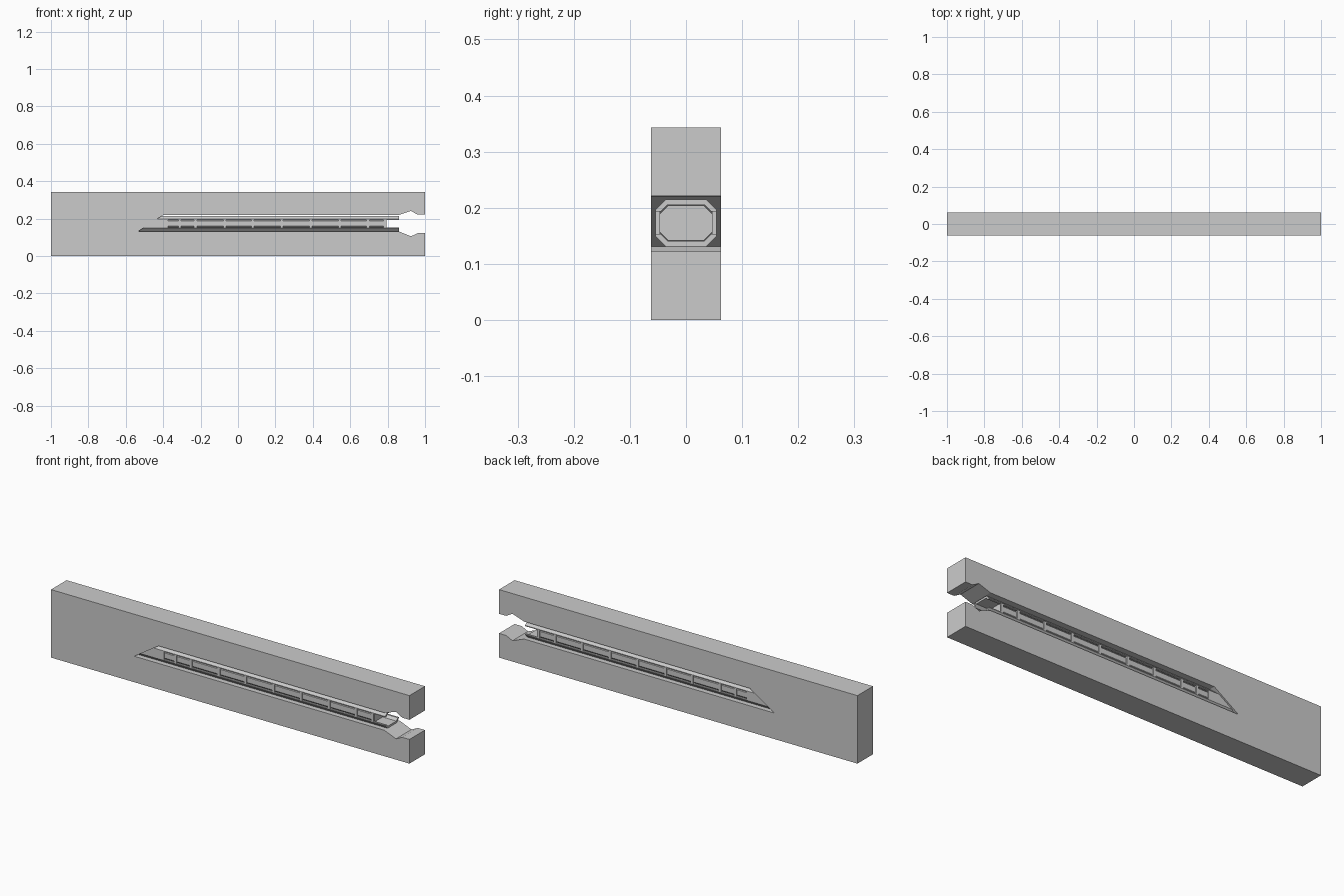
import bpy, bmesh
from mathutils import Vector

if "Cube" in bpy.data.objects:
    bpy.data.objects.remove(bpy.data.objects["Cube"])

ZC = 0.173  # height of the slot's centre line


def prism(name, profile, to3d, a, b):
    """Extrude a closed 2D profile between positions a and b."""
    bm = bmesh.new()
    face = bm.faces.new([bm.verts.new(to3d(p, a)) for p in profile])
    ext = bmesh.ops.extrude_face_region(bm, geom=[face])
    move = Vector(to3d((0, 0), b)) - Vector(to3d((0, 0), a))
    bmesh.ops.translate(bm, vec=move, verts=[v for v in ext["geom"]
                                            if isinstance(v, bmesh.types.BMVert)])
    bmesh.ops.recalc_face_normals(bm, faces=bm.faces)
    mesh = bpy.data.meshes.new(name)
    bm.to_mesh(mesh)
    bm.free()
    ob = bpy.data.objects.new(name, mesh)
    bpy.context.collection.objects.link(ob)
    return ob


def along_y(p, t):
    return (p[0], t, p[1])


def along_x(p, t):
    return (t, p[0], p[1])


# Outer block with the open slot and flared mouth
block = [(-1, 0), (1, 0), (1, 0.122), (0.96, 0.122), (0.925, 0.105), (0.86, 0.131),
         (-0.535, 0.131), (-0.40, 0.219), (0.86, 0.219), (0.925, 0.241),
         (0.96, 0.221), (1, 0.221), (1, 0.343), (-1, 0.343)]
prism("outer_block", block, along_y, -0.062, 0.062)

# Inner core, octagonal
half = [(0.05, 0.013), (0.032, 0.031), (-0.032, 0.031), (-0.05, 0.013)]
core = [(y, ZC + z) for y, z in half] + [(-y, ZC - z) for y, z in half]
prism("inner_core", core, along_x, -0.53, 0.785)

# Upper and lower rails of the sleeve around the core
rail = [(0.054, 0.020), (0.054, 0.024), (0.036, 0.042), (-0.036, 0.042),
        (-0.054, 0.024), (-0.054, 0.020), (-0.045, 0.020), (-0.033, 0.032),
        (0.033, 0.032), (0.045, 0.020)]
for name, s in (("upper_rail", 1), ("lower_rail", -1)):
    prism(name, [(y, ZC + s * z) for y, z in rail], along_x, -0.53, 0.86)

# Side ribs joining the rails, mirrored to both sides
spans = [(-0.53, -0.375)]
spans += [(x - 0.007, x + 0.007) for x in
          (-0.312, -0.227, -0.071, 0.079, 0.234, 0.389, 0.545, 0.695, 0.786)]
for s in (-1, 1):
    rib = [(s * 0.046, ZC - 0.021), (s * 0.054, ZC - 0.021),
           (s * 0.054, ZC + 0.021), (s * 0.046, ZC + 0.021)]
    for a, b in spans:
        prism("sleeve_rib", rib, along_x, a, b)
